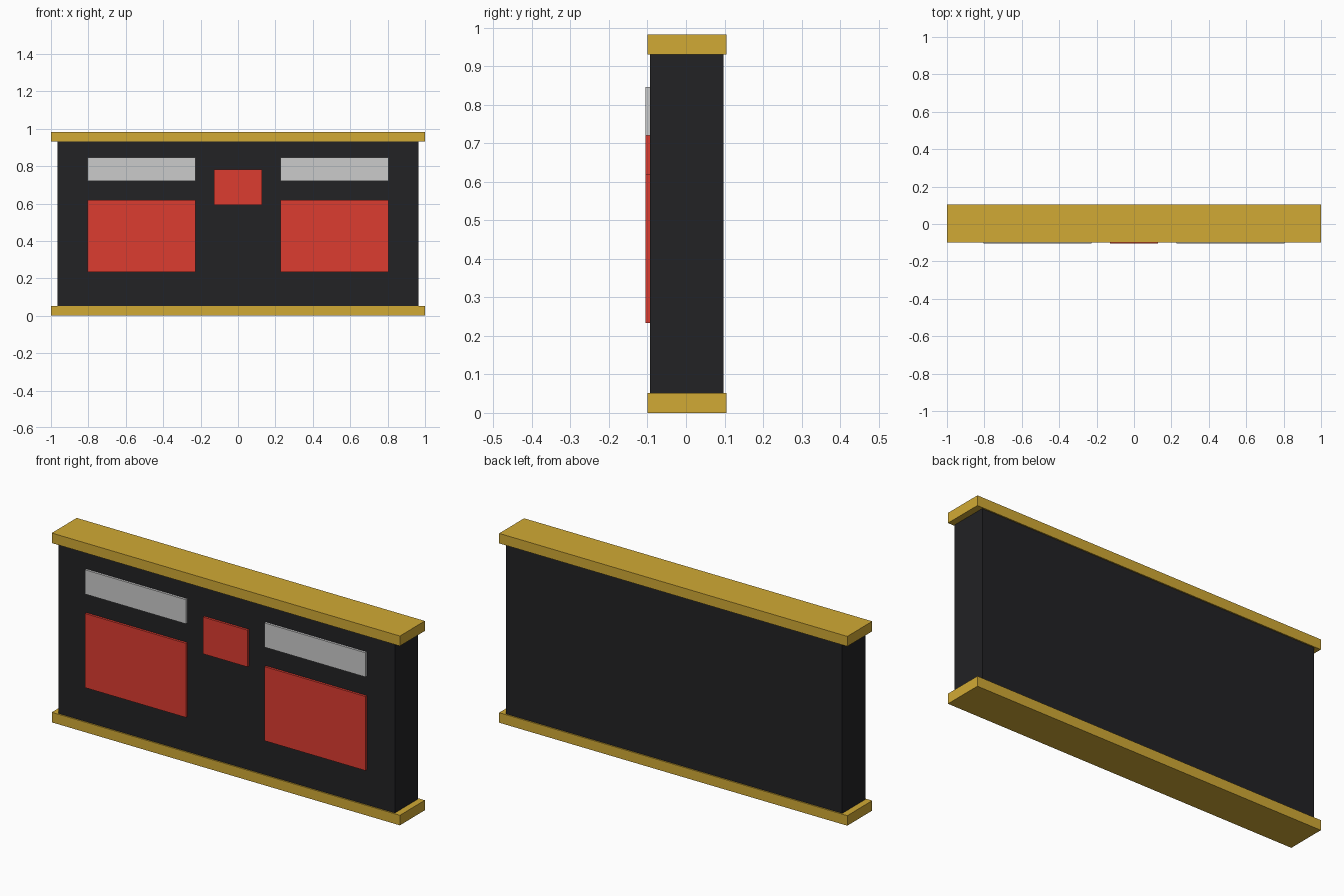
import bpy
import bmesh
from mathutils import Vector

if "Cube" in bpy.data.objects:
    bpy.data.objects.remove(bpy.data.objects["Cube"])


def material(name, rgb):
    mat = bpy.data.materials.new(name)
    mat.diffuse_color = (*rgb, 1.0)
    mat.use_nodes = True
    mat.node_tree.nodes["Principled BSDF"].inputs["Base Color"].default_value = mat.diffuse_color
    return mat


gold = material("gold", (0.64, 0.40, 0.035))
black = material("black", (0.016, 0.016, 0.018))
red = material("red", (0.72, 0.045, 0.03))


def box(name, x, y, z, mat=None):
    """Flat-faced box from its (min, max) extents on each axis."""
    low, high = Vector((x[0], y[0], z[0])), Vector((x[1], y[1], z[1]))
    size = high - low
    bm = bmesh.new()
    bmesh.ops.create_cube(bm, size=1.0)
    bmesh.ops.scale(bm, vec=size, verts=bm.verts)
    mesh = bpy.data.meshes.new(name)
    bm.to_mesh(mesh)
    bm.free()
    obj = bpy.data.objects.new(name, mesh)
    obj.location = (low + high) / 2
    bpy.context.collection.objects.link(obj)
    if mat:
        mesh.materials.append(mat)
    return obj


# Main slab
box("body", (-0.966, 0.966), (-0.093, 0.098), (0.05, 0.931), black)

# Overhanging rails at the bottom and top
for name, z in (("bottom_rail", 0.0), ("top_rail", 0.931)):
    box(name, (-1, 1), (-0.1, 0.105), (z, z + 0.052), gold)

# Raised front panels, slightly embedded in the slab
PANEL_Y = (-0.105, -0.088)
for side, sign in (("left", -1), ("right", 1)):
    x = sorted((sign * 0.226, sign * 0.805))
    box(side + "_upper_panel", x, PANEL_Y, (0.72, 0.846))
    box(side + "_lower_panel", x, PANEL_Y, (0.234, 0.619), red)
box("centre_panel", (-0.127, 0.127), PANEL_Y, (0.591, 0.782), red)
